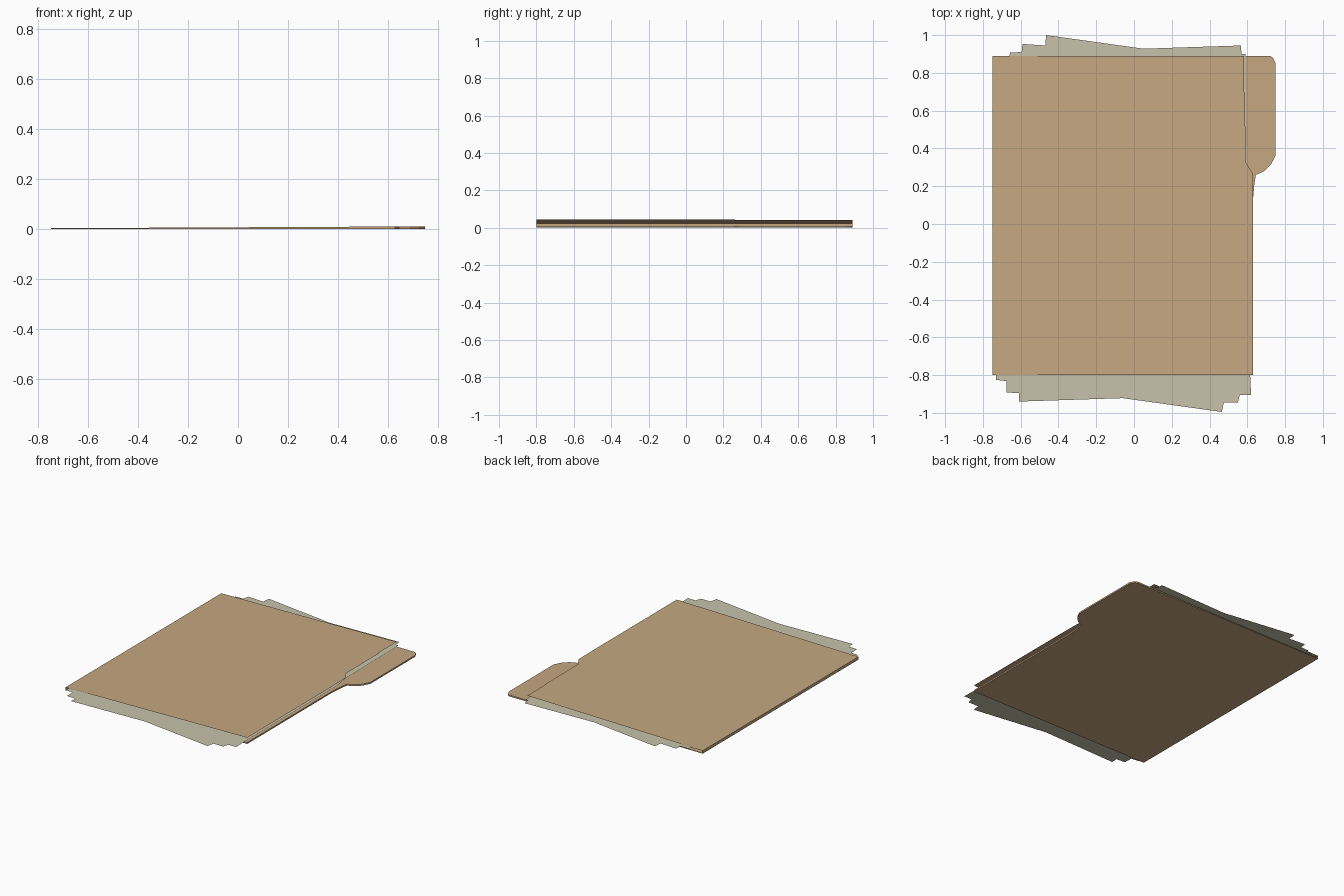
import bpy, bmesh

if "Cube" in bpy.data.objects:
    bpy.data.objects.remove(bpy.data.objects["Cube"])


def material(name, rgb):
    m = bpy.data.materials.new(name)
    m.diffuse_color = (*rgb, 1)
    m.use_nodes = True
    m.node_tree.nodes["Principled BSDF"].inputs["Base Color"].default_value = m.diffuse_color
    return m


TAN = material("manila card", (0.56, 0.39, 0.22))
PAPER = material("aged paper", (0.57, 0.54, 0.41))


def sheet(name, outline, height, mat, base=None):
    """Flat outline at height(x); if base is given, close it down to z = base."""
    bm = bmesh.new()
    top = [bm.verts.new((x, y, height(x))) for x, y in outline]
    bm.faces.new(top)
    if base is not None:
        low = [bm.verts.new((x, y, base)) for x, y in outline]
        bm.faces.new(low[::-1])
        n = len(top)
        for i in range(n):
            j = (i + 1) % n
            bm.faces.new((low[i], low[j], top[j], top[i]))
    me = bpy.data.meshes.new(name)
    bm.to_mesh(me)
    bm.free()
    me.materials.append(mat)
    ob = bpy.data.objects.new(name, me)
    bpy.context.collection.objects.link(ob)
    return ob


L, R, F, B = -0.75, 0.63, -0.80, 0.89

# back cover: thin wedge of card with the index tab on its right side
back = [(L, F), (R, F), (R, 0.13), (0.637, 0.21), (0.645, 0.26), (0.69, 0.28),
        (0.725, 0.315), (0.75, 0.365), (0.75, 0.85), (0.735, 0.88),
        (0.72, B), (L, B)]
sheet("back_cover", back, lambda x: 0.003 + 0.005 * (x - L), TAN, base=0.0)

# front cover: rises gently to the right, cut back beside the tab
front = [(L, F), (R, F), (R, 0.1), (0.627, 0.27), (0.59, 0.33),
         (0.588, 0.69), (0.583, 0.70), (0.583, B), (L, B)]
sheet("front_cover", front, lambda x: 0.02 + 0.0165 * (x - L), TAN)

# folded spine joining the covers
bm = bmesh.new()
bm.faces.new([bm.verts.new(p) for p in
              ((L, B, 0), (L, F, 0), (L, F, 0.02), (L, B, 0.02))])
me = bpy.data.meshes.new("spine")
bm.to_mesh(me)
bm.free()
me.materials.append(TAN)
bpy.context.collection.objects.link(bpy.data.objects.new("spine", me))

# fanned stack of papers, stepped where the sheet corners stick out
papers = [(-0.73, F), (-0.73, -0.825), (-0.675, -0.832), (-0.675, -0.892),
          (-0.61, -0.895), (-0.61, -0.94), (-0.06, -0.922), (0.465, -0.995),
          (0.475, -0.945), (0.55, -0.945), (0.56, -0.905), (0.62, -0.905),
          (0.615, F), (0.615, 0.2), (0.595, 0.33), (0.59, 0.90), (0.57, 0.90),
          (0.565, 0.945), (0.05, 0.928), (-0.465, 1.0), (-0.47, 0.945),
          (-0.59, 0.953), (-0.595, 0.91), (-0.655, 0.908), (-0.66, 0.89),
          (-0.73, 0.88)]
sheet("papers", papers, lambda x: 0.016, PAPER)
